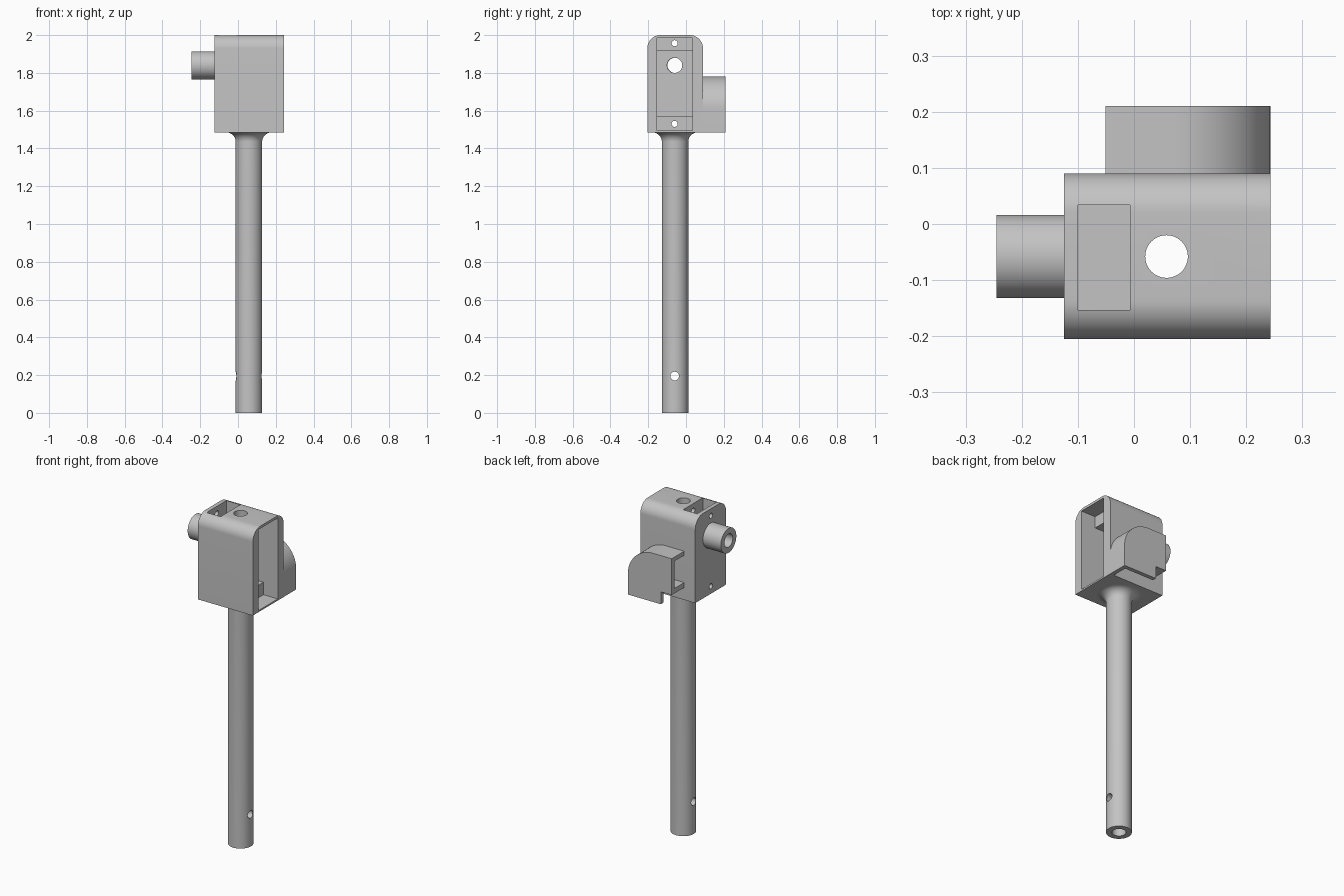
import bpy, bmesh, math
from mathutils import Matrix, Vector

default = bpy.data.objects.get("Cube")
if default:
    bpy.data.objects.remove(default, do_unlink=True)

grey = bpy.data.materials.new("plain grey")
grey.use_nodes = True
colour = (0.55, 0.55, 0.55, 1)
grey.diffuse_color = colour
grey.node_tree.nodes["Principled BSDF"].inputs["Base Color"].default_value = colour

AX, AY = 0.058, -0.058          # stem axis
SHAFT_Z = 1.84                  # side spigot height
X0, X1 = -0.125, 0.243          # housing ends
Y0, Y1 = -0.205, 0.09
Z0, Z1 = 1.485, 2.0
TURN = {"X": Matrix.Rotation(math.pi / 2, 4, "Y"), "Z": Matrix.Identity(4)}


def finish(name, bm):
    bmesh.ops.recalc_face_normals(bm, faces=bm.faces[:])
    mesh = bpy.data.meshes.new(name)
    bm.to_mesh(mesh)
    bm.free()
    mesh.materials.append(grey)
    obj = bpy.data.objects.new(name, mesh)
    bpy.context.collection.objects.link(obj)
    return obj


def box(name, xs, ys, zs):
    bm = bmesh.new()
    bmesh.ops.create_cube(bm, size=1)
    for v in bm.verts:
        v.co = [s[0] if c < 0 else s[1] for c, s in zip(v.co, (xs, ys, zs))]
    return finish(name, bm)


def rod(name, radius, length, centre, axis):
    bm = bmesh.new()
    bmesh.ops.create_cone(bm, cap_ends=True, segments=48, radius1=radius,
                          radius2=radius, depth=length,
                          matrix=Matrix.Translation(centre) @ TURN[axis])
    return finish(name, bm)


def extrude(name, points, offset):
    bm = bmesh.new()
    face = bm.faces.new([bm.verts.new(p) for p in points])
    new = bmesh.ops.extrude_face_region(bm, geom=[face])["geom"]
    verts = [v for v in new if isinstance(v, bmesh.types.BMVert)]
    bmesh.ops.translate(bm, verts=verts, vec=offset)
    return finish(name, bm)


def lathe(name, profile, matrix):
    bm = bmesh.new()
    verts = [bm.verts.new((r, 0, z)) for r, z in profile]
    edges = [bm.edges.new((verts[i - 1], v)) for i, v in enumerate(verts)]
    bmesh.ops.spin(bm, geom=verts + edges, axis=(0, 0, 1), cent=(0, 0, 0),
                   angle=math.tau, steps=64)
    bmesh.ops.remove_doubles(bm, verts=bm.verts[:], dist=0.0001)
    bm.transform(matrix)
    return finish(name, bm)


def arc(u, v, r, start, end, n=14):
    angles = [math.radians(start + (end - start) * i / n) for i in range(n + 1)]
    return [(u + r * math.cos(a), v + r * math.sin(a)) for a in angles]


def cut(obj, cutters):
    for c in cutters:
        c.hide_render = True
        mod = obj.modifiers.new("cut", "BOOLEAN")
        mod.operation, mod.solver, mod.object = "DIFFERENCE", "EXACT", c
    graph = bpy.context.evaluated_depsgraph_get()
    mesh = bpy.data.meshes.new_from_object(obj.evaluated_get(graph))
    obj.modifiers.clear()
    obj.data = mesh


# Shared drill holes
main_bore = rod("main_bore", 0.038, 0.8, (AX, AY, 1.8), "Z")
shaft_bore = rod("shaft_bore", 0.04, 0.3, (-0.15, AY - 0.002, SHAFT_Z), "X")
screws = [rod("screw_hole", 0.016, 0.5, (0, AY - 0.002, z), "X")
          for z in (1.53, 1.957)]

# Housing with rounded top, open end slot and top window
R = 0.07
section = ([(Y0, Z0), (Y1, Z0)] + arc(Y1 - R, Z1 - R, R, 0, 90)
           + arc(Y0 + R, Z1 - R, R, 90, 180))
housing = extrude("housing", [(X0, y, z) for y, z in section], (X1 - X0, 0, 0))
SLOT_Y = (-0.153, 0.034)
cavity = box("cavity", (-0.1, 0.3), SLOT_Y, (1.495, 1.985))
window = box("window", (-0.1, -0.007), SLOT_Y, (1.9, 2.1))
cut(housing, [cavity, window, main_bore, shaft_bore] + screws)

# Mounting blocks inside the slot
blocks = []
for name, zs in (("lower_mount", (1.495, 1.57)), ("upper_mount", (1.915, 1.985))):
    block = box(name, (-0.007, 0.147), SLOT_Y, zs)
    cut(block, [main_bore] + screws)
    blocks.append(block)

# Hollow stem flaring into the housing, with a cross hole
flare = arc(0.12, 1.435, 0.05, 180, 90, 12)
stem = lathe("stem", [(0.038, 0), (0.07, 0)] + flare + [(0.12, 1.488), (0.038, 1.488)],
             Matrix.Translation((AX, AY, 0)))
cross_hole = rod("cross_hole", 0.023, 0.4, (AX, AY - 0.002, 0.195), "X")
cut(stem, [cross_hole])

# Side spigot
spigot = lathe("spigot", [(0.04, 0), (0.074, 0), (0.074, 0.122), (0.04, 0.122)],
               Matrix.Translation((-0.245, AY, SHAFT_Z)) @ TURN["X"])

# Rear cover: rounded shell, open on one side and below
BX, BY, BR, WALL = -0.051, 0.21, 0.17, 0.025


def cover_section(left, bottom, inset, y):
    pts = [(left, bottom), (X1 - inset, bottom)]
    pts += arc(X1 - BR, 1.61, BR - inset, 0, 90, 20)
    pts += [(left, 1.78 - inset)]
    return [(x, y, z) for x, z in pts]


cover = extrude("rear_cover", cover_section(BX, Z0, 0, Y1), (0, BY - Y1, 0))
inner_y = (Y1 - 0.02, BY - WALL)
upper_pocket = extrude("upper_pocket", cover_section(BX - 0.1, 1.59, WALL, inner_y[0]),
                       (0, inner_y[1] - inner_y[0], 0))
lower_pocket = box("lower_pocket", (BX - 0.1, X1 - WALL), inner_y, (1.4, 1.56))
notch = box("notch", (BX - 0.1, 0.022), (Y1 - 0.02, BY + 0.1), (1.4, 1.56))
cut(cover, [upper_pocket, lower_pocket, notch])

# Remove the cutters and shade the parts
for c in [main_bore, shaft_bore, cavity, window, cross_hole,
          upper_pocket, lower_pocket, notch] + screws:
    bpy.data.objects.remove(c, do_unlink=True)
bpy.ops.object.select_all(action="DESELECT")
for part in [housing, stem, spigot, cover] + blocks:
    part.select_set(True)
    bpy.context.view_layer.objects.active = part
bpy.ops.object.shade_smooth_by_angle(angle=math.radians(30))
